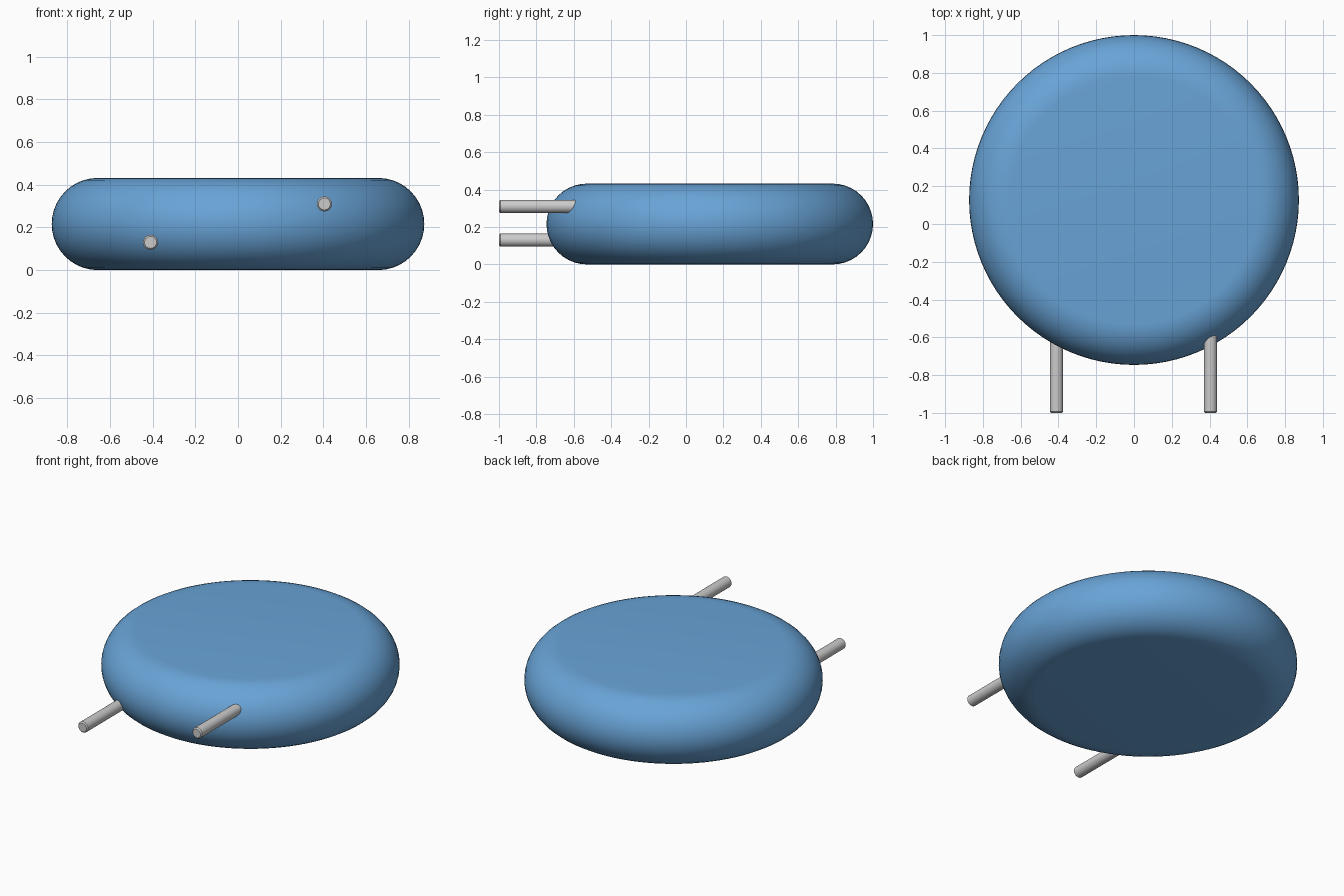
import bpy, bmesh
from math import sin, cos, pi, radians
from mathutils import Matrix, Vector

if "Cube" in bpy.data.objects:
    bpy.data.objects.remove(bpy.data.objects["Cube"])

R, H, CY = 0.873, 0.432, 0.127   # disc radius, height, centre in y
ROUND = H / 2


def add_object(name, bm, loc, rot=(0, 0, 0)):
    bmesh.ops.recalc_face_normals(bm, faces=bm.faces)
    mesh = bpy.data.meshes.new(name)
    bm.to_mesh(mesh)
    bm.free()
    ob = bpy.data.objects.new(name, mesh)
    ob.location, ob.rotation_euler = loc, rot
    bpy.context.collection.objects.link(ob)
    bpy.ops.object.select_all(action='DESELECT')
    ob.select_set(True)
    bpy.context.view_layer.objects.active = ob
    bpy.ops.object.shade_smooth_by_angle(angle=radians(35))
    return ob


def lathe(name, profile, steps, loc, rot=(0, 0, 0)):
    """Revolve (radius, z) points around z; points with radius 0 close the ends."""
    bm = bmesh.new()
    verts = [bm.verts.new((r, 0, z)) for r, z in profile]
    edges = [bm.edges.new(pair) for pair in zip(verts, verts[1:])]
    bmesh.ops.spin(bm, geom=verts + edges, axis=(0, 0, 1), cent=(0, 0, 0),
                   angle=2 * pi, steps=steps, use_merge=True)
    bmesh.ops.remove_doubles(bm, verts=bm.verts, dist=1e-5)
    return add_object(name, bm, loc, rot)


# Disc body with a fully rounded rim
N = 20
rim = [(R - ROUND + ROUND * cos(a), ROUND + ROUND * sin(a))
       for a in (-pi / 2 + pi * i / N for i in range(N + 1))]
body = lathe("disc_body", [(0, 0)] + rim + [(0, H)], 96, (0, CY, 0))
blue = bpy.data.materials.new("blue")
blue.diffuse_color = (0.14, 0.37, 0.68, 1)
blue.use_nodes = True
blue.node_tree.nodes["Principled BSDF"].inputs["Base Color"].default_value = blue.diffuse_color
body.data.materials.append(blue)

# Two wire leads with slightly chamfered tips, pointing to the front
r, c, length = 0.035, 0.007, 0.45
lead = [(0, 0), (r - c, 0), (r, c), (r, length - c), (r - c, length), (0, length)]
for side, x, z in (("left", -0.41, 0.13), ("right", 0.405, 0.31)):
    lathe(side + "_lead", lead, 24, (x, -1, z), (-pi / 2, 0, 0))
